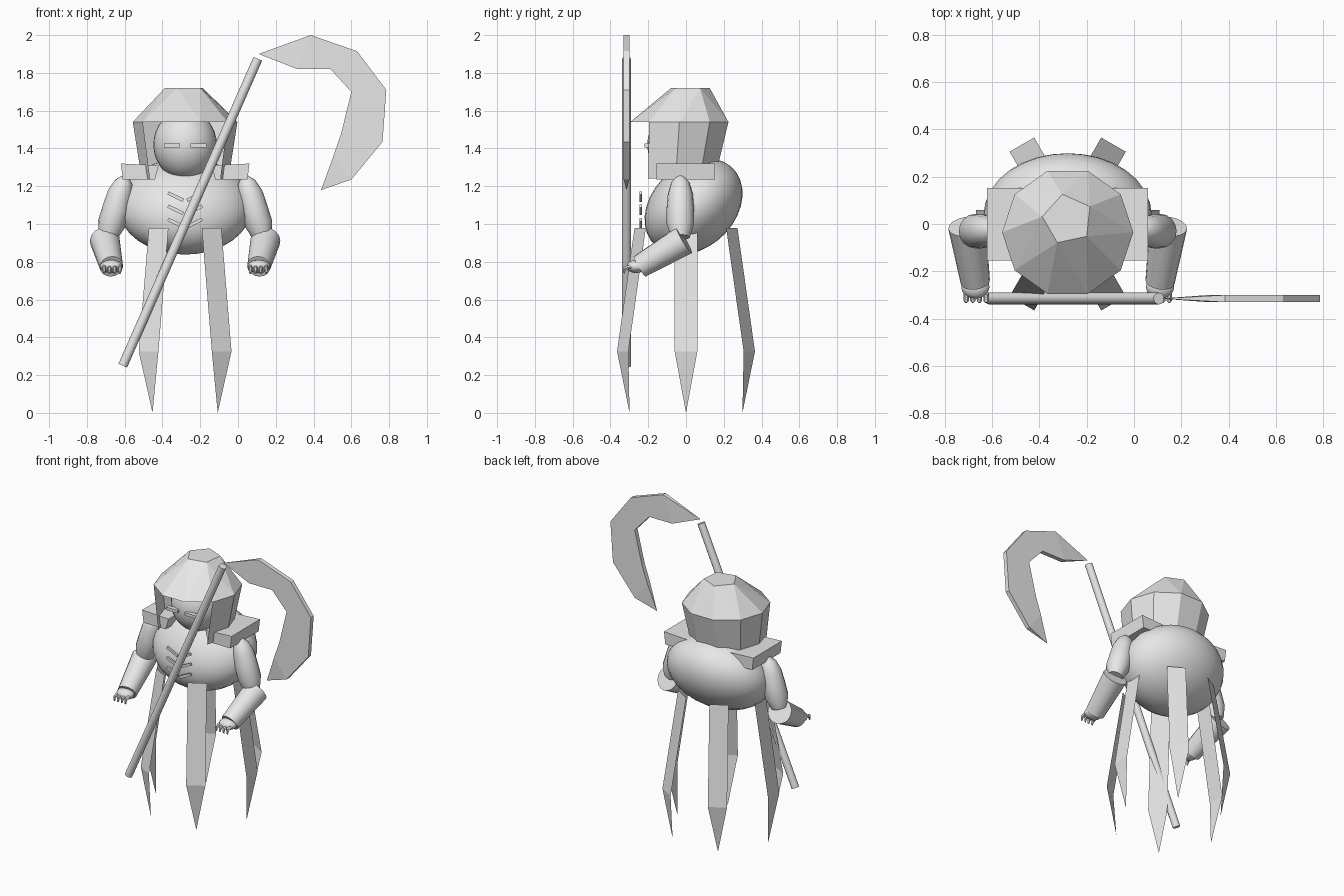
import bpy, bmesh, math
from mathutils import Vector, Matrix

if "Cube" in bpy.data.objects:
    bpy.data.objects.remove(bpy.data.objects["Cube"])

CX = -0.28  # symmetry line of the figure
grey = bpy.data.materials.new("plain_grey")
grey.diffuse_color = (0.8, 0.8, 0.8, 1)
grey.use_nodes = True
grey.node_tree.nodes["Principled BSDF"].inputs["Base Color"].default_value = grey.diffuse_color


def finish(name, bm, smooth=False):
    bmesh.ops.recalc_face_normals(bm, faces=bm.faces)
    me = bpy.data.meshes.new(name)
    bm.to_mesh(me)
    bm.free()
    me.materials.append(grey)
    ob = bpy.data.objects.new(name, me)
    bpy.context.collection.objects.link(ob)
    if smooth:
        bpy.ops.object.select_all(action='DESELECT')
        ob.select_set(True)
        bpy.context.view_layer.objects.active = ob
        bpy.ops.object.shade_smooth_by_angle(angle=math.radians(40))
    return ob


def ellipsoid(name, c, r, shear=0.0, seg=32):
    bm = bmesh.new()
    bmesh.ops.create_uvsphere(bm, u_segments=seg, v_segments=seg // 2, radius=1)
    for v in bm.verts:
        x, y, z = v.co
        v.co = (c[0] + x * r[0], c[1] + y * r[1] + z * shear, c[2] + z * r[2])
    return finish(name, bm, True)


def tube(name, path, n=16, smooth=True):
    """Loft circles along (x, y, z, radius) points, square to the whole path."""
    bm = bmesh.new()
    d = Vector(path[-1][:3]) - Vector(path[0][:3])
    rot = d.to_track_quat('Z', 'Y').to_matrix()
    rings = []
    for x, y, z, r in path:
        rings.append([bm.verts.new(Vector((x, y, z)) + rot @ Vector(
            (r * math.cos(2 * math.pi * i / n), r * math.sin(2 * math.pi * i / n), 0)))
            for i in range(n)])
    for a, b in zip(rings, rings[1:]):
        for i in range(n):
            j = (i + 1) % n
            bm.faces.new((a[i], a[j], b[j], b[i]))
    bm.faces.new(rings[0])
    bm.faces.new(rings[-1])
    return finish(name, bm, smooth)


def box(name, c, size, rot=Matrix()):
    bm = bmesh.new()
    bmesh.ops.create_cube(bm, size=1, matrix=Matrix.Translation(c) @ rot @ Matrix.Diagonal((*size, 1)))
    return finish(name, bm)


# Rounded body and head
ellipsoid("body", (CX, 0.04, 1.093), (0.355, 0.25, 0.255), shear=0.07)
ellipsoid("head", (CX, -0.035, 1.42), (0.168, 0.17, 0.185))

# Hat: ten-sided brim rising to a flat five-sided crown
HY = -0.035
rim = [(CX + 0.277 * math.cos(math.radians(36 * i)),
        HY + 0.273 * math.sin(math.radians(36 * i)), 1.54) for i in range(10)]
bm = bmesh.new()
for p in rim:
    bm.verts.new(p)
for i in range(5):
    a = math.radians(30 + 72 * i)
    bm.verts.new((CX + 0.108 * math.cos(a), 0.02 + 0.108 * math.sin(a), 1.72))
bmesh.ops.convex_hull(bm, input=bm.verts)
bmesh.ops.dissolve_limit(bm, angle_limit=0.02, verts=bm.verts, edges=bm.edges)
finish("hat", bm)

# Neck guard: tapered panels hanging from the brim, open at the face
bm = bmesh.new()
prev = None
for i in range(-1, 7):
    x, y, z = rim[i % 10]
    low_y = -0.2 if i in (-1, 6) else -0.055 + (y - HY) * 0.8
    pair = (bm.verts.new((x, y, z)),
            bm.verts.new((CX + (x - CX) * 0.83, low_y, 1.24)))
    if prev:
        bm.faces.new((prev[0], pair[0], pair[1], prev[1]))
    prev = pair
finish("neck_guard", bm)

for s, side in ((-1, "left"), (1, "right")):
    def X(d):
        return CX + s * d

    # Shoulder plate
    bm = bmesh.new()
    pts = [(0.34, 1.32), (0.14, 1.31), (0.16, 1.235), (0.33, 1.235)]
    ends = [[bm.verts.new((X(d), y, z)) for d, z in pts] for y in (-0.155, 0.153)]
    for f in ends:
        bm.faces.new(f)
    for i in range(4):
        j = (i + 1) % 4
        bm.faces.new((ends[0][i], ends[0][j], ends[1][j], ends[1][i]))
    finish(side + "_shoulder_plate", bm)

    # Arm, fist and fingers
    tube(side + "_upper_arm", [(X(0.315), -0.03, 1.25, 0.02), (X(0.325), -0.03, 1.22, 0.048),
                               (X(0.345), -0.03, 1.16, 0.066), (X(0.365), -0.03, 1.08, 0.073),
                               (X(0.39), -0.03, 1.0, 0.073), (X(0.41), -0.03, 0.93, 0.05)])
    tube(side + "_forearm", [(X(0.425), -0.01, 0.915, 0.08), (X(0.39), -0.245, 0.775, 0.062)])
    ellipsoid(side + "_fist", (X(0.39), -0.265, 0.775), (0.06, 0.05, 0.035), seg=16)
    for k in range(4):
        d = 0.345 + 0.028 * k
        tube(side + "_finger", [(X(d), -0.29, 0.775, 0.012), (X(d), -0.325, 0.765, 0.011),
                                (X(d), -0.33, 0.74, 0.006)], n=6)

    # Narrow eye and slanted chest ribs
    box(side + "_eye", (X(0.07), -0.205, 1.415), (0.085, 0.03, 0.02))
    for k in range(3):
        z = 1.145 - 0.07 * k
        box(side + "_rib", (X(0.05), -0.24, z), (0.09, 0.012, 0.018),
            Matrix.Rotation(-s * math.radians(26), 4, 'Y'))

# Six flat blade-like legs spaced around the body
for k in range(6):
    rot = Matrix.Rotation(math.radians(60 * k), 4, 'Z')
    bm = bmesh.new()
    prof = [(0.28, -0.06, 0.98), (0.28, 0.06, 0.98), (0.387, 0.06, 0.325),
            (0.387, -0.06, 0.325), (0.345, 0, 0)]
    v = [bm.verts.new(rot @ Vector(p) + Vector((CX, 0, 0))) for p in prof]
    bm.faces.new(v[:4])
    bm.faces.new((v[3], v[2], v[4]))
    finish("leg_%d" % (k + 1), bm)

# Staff with a curved blade
SY = -0.315
tube("staff", [(-0.61, SY, 0.25, 0.025), (0.105, SY, 1.875, 0.025)], n=12)
outer = [(0.385, 2.0), (0.63, 1.915), (0.785, 1.71), (0.765, 1.435), (0.6, 1.235)]
inner = [(0.315, 1.82), (0.49, 1.82), (0.6, 1.70), (0.545, 1.475), (0.505, 1.36)]
bm = bmesh.new()
root = bm.verts.new((0.11, SY, 1.9))
tip = bm.verts.new((0.44, SY, 1.18))
cols = [[bm.verts.new((x, SY + t, z)) for t in (-0.015, 0.015) for x, z in (o, i)]
        for o, i in zip(outer, inner)]  # front outer, front inner, back outer, back inner
for a, b in zip(cols, cols[1:]):
    for p, q in ((0, 1), (1, 3), (3, 2), (2, 0)):
        bm.faces.new((a[p], a[q], b[q], b[p]))
for end, c in ((root, cols[0]), (tip, cols[-1])):
    for p, q in ((0, 1), (1, 3), (3, 2), (2, 0)):
        bm.faces.new((end, c[p], c[q]))
finish("curved_blade", bm)
